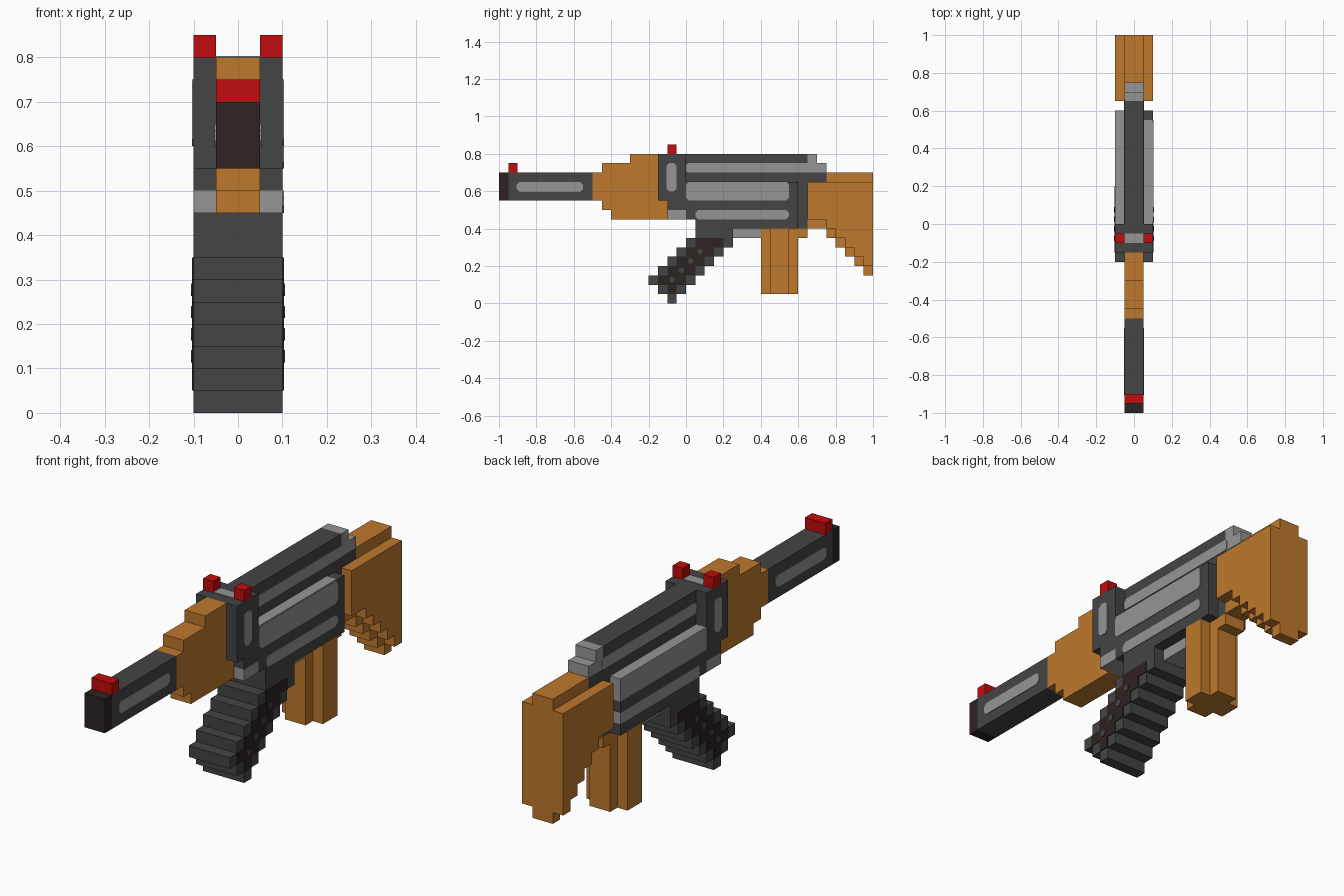
import bpy
import bmesh

cube = bpy.data.objects.get("Cube")
if cube:
    bpy.data.objects.remove(cube, do_unlink=True)


def material(name, rgb):
    m = bpy.data.materials.new(name)
    m.use_nodes = True
    m.diffuse_color = (*rgb, 1)
    m.node_tree.nodes["Principled BSDF"].inputs["Base Color"].default_value = (*rgb, 1)
    return m


DARK = material("dark grey metal", (0.058, 0.058, 0.058))
LIGHT = material("light grey metal", (0.30, 0.30, 0.30))
WOOD = material("orange wood", (0.521, 0.188, 0.026))
RED = material("red sight", (0.527, 0.004, 0.004))
BROWN = material("black brown", (0.027, 0.016, 0.016))

U = 0.05    # block size
T = 0.003   # painted plate thickness


def prism(name, outline, x0, x1, mat):
    """Extrude a (y, z) outline from x0 to x1."""
    bm = bmesh.new()
    face = bm.faces.new([bm.verts.new((x0, y, z)) for y, z in outline])
    out = bmesh.ops.extrude_face_region(bm, geom=[face])["geom"]
    for v in out:
        if isinstance(v, bmesh.types.BMVert):
            v.co.x = x1
    bmesh.ops.recalc_face_normals(bm, faces=bm.faces)
    mesh = bpy.data.meshes.new(name)
    bm.to_mesh(mesh)
    bm.free()
    mesh.materials.append(mat)
    ob = bpy.data.objects.new(name, mesh)
    bpy.context.scene.collection.objects.link(ob)
    return ob


def box(name, x0, x1, y0, y1, z0, z1, mat):
    return prism(name, [(y0, z0), (y1, z0), (y1, z1), (y0, z1)], x0, x1, mat)


def stairs(spans, rows=False):
    """Outline of neighbouring spans (start, end, low, high), as columns or rows."""
    pts = []
    for a, b, lo, hi in spans:
        pts += [(a, lo), (b, lo)]
    for a, b, lo, hi in reversed(spans):
        pts += [(b, hi), (a, hi)]
    clean = [p for i, p in enumerate(pts) if p != pts[i - 1]]
    return [(b, a) for a, b in clean] if rows else clean


def plate(name, side, x, y0, y1, z0, z1, mat, c=0.015):
    """Thin side panel with clipped corners."""
    pts = [(y0 + c, z0), (y1 - c, z0), (y1, z0 + c), (y1, z1 - c),
           (y1 - c, z1), (y0 + c, z1), (y0, z1 - c), (y0, z0 + c)]
    prism(name, pts, side * x, side * (x + T), mat)


# Barrel, muzzle and front sight
box("muzzle", -.05, .05, -1, -.95, .55, .70, BROWN)
box("barrel", -.05, .05, -.95, -.5, .55, .70, DARK)
box("front_sight", -.05, .05, -.95, -.9, .70, .75, RED)

# Wooden handguard
prism("handguard", stairs([(-.5, -.45, .55, .70), (-.45, -.4, .5, .75),
                           (-.4, -.3, .45, .75), (-.3, -.15, .45, .8),
                           (-.15, -.1, .45, .55)]), -.05, .05, WOOD)

# Rear sight block
box("sight_block", -.1, .1, -.15, 0, .55, .8, DARK)
box("sight_block_top_plate", -.05, .05, -.1, -.05, .8, .8 + T, LIGHT)

# Receiver core
box("receiver_front", -.1, .1, -.1, 0, .5, .55, DARK)
box("receiver_front_lower", -.1, .1, -.1, 0, .45, .5, LIGHT)
prism("receiver_core", stairs([(0, .05, .45, .65), (.05, .65, .4, .65)]), -.05, .05, DARK)
prism("receiver_top", stairs([(0, .65, .65, .8), (.65, .75, .65, .7)]), -.05, .05, DARK)
prism("receiver_rear_cap", stairs([(.65, .7, .7, .8), (.7, .75, .7, .75)]), -.05, .05, LIGHT)

# Side housing on +x: dark with light panels
prism("left_housing", stairs([(0, .05, .45, .65), (.05, .6, .4, .65)]), .05, .1, DARK)
box("left_housing_top_plate", .05, .1, 0, .55, .65, .65 + T, LIGHT)
plate("left_housing_upper_panel", 1, .1, 0, .55, .55, .65, LIGHT)
plate("left_housing_lower_panel", 1, .1, .05, .55, .45, .5, LIGHT)

# Side housing on -x: bands running through to the rear
box("right_housing_upper_band", -.1, -.05, 0, .6, .55, .65, LIGHT)
box("right_housing_middle_band", -.1, -.05, 0, .6, .5, .55, DARK)
box("right_housing_front_corner", -.1, -.05, 0, .05, .45, .5, DARK)
box("right_housing_lower_band", -.1, -.05, .05, .6, .45, .5, LIGHT)
box("right_housing_bottom_band", -.1, -.05, .05, .6, .4, .45, DARK)

# Magazine, a diagonal staircase (rows from the bottom up)
rows = [(0, .05, -.1, -.05), (.05, .1, -.15, 0), (.1, .15, -.2, .05),
        (.15, .2, -.15, .1), (.2, .25, -.1, .15), (.25, .3, -.05, .2),
        (.3, .35, 0, .25), (.35, .4, .05, .25)]
prism("magazine", stairs(rows, True), -.1, .1, DARK)
stripe = [(.05, .1, -.1, -.05)] + [(a, b, lo + U, hi - U) for a, b, lo, hi in rows[2:7]]

# Details repeated on both sides
for side, tag in ((1, "left"), (-1, "right")):
    plate(tag + "_barrel_panel", side, .05, -.905, -.55, .597, .65, LIGHT)
    plate(tag + "_sight_block_panel", side, .1, -.105, -.05, .6, .75, LIGHT)
    plate(tag + "_receiver_strip", side, .05, 0, .66, .7, .75, LIGHT, .01)
    xs = sorted((side * .05, side * .1))
    box(tag + "_rear_sight", *xs, -.1, -.05, .8, .85, RED)
    prism(tag + "_magazine_stripe", stairs(stripe, True), side * .1, side * (.1 + T), BROWN)
    for i in range(4):
        y, z = -.075 + i * U, .127 + i * U
        plate(f"{tag}_magazine_dot_{i + 1}", side, .1 + T,
              y - .014, y + .014, z - .014, z + .014, DARK, .008)

# Guard behind the magazine and the wooden rear grip
box("guard", -.05, .05, .25, .4, .35, .4, LIGHT)
box("grip_mount", -.05, .05, .6, .65, .35, .4, WOOD)
box("grip", -.05, .05, .4, .6, .05, .4, WOOD)
for name, x0 in (("left_grip_cheek", .05), ("right_grip_cheek", -.1)):
    box(name, x0, x0 + .05, .45, .55, .05, .4, WOOD)

# Stock: raised, deeper middle and two thinner cheeks
steps = [(round(.75 + U * i, 2), round(.8 + U * i, 2), round(.35 - U * i, 2)) for i in range(5)]
middle = [(.65, .75, .4, .65)] + [(a, b, lo, .7) for a, b, lo in steps]
cheek = [(.65, .75, .45, .65)] + [(a, b, round(lo + U, 2), .65) for a, b, lo in steps]
prism("stock_middle", stairs(middle), -.05, .05, WOOD)
prism("left_stock_cheek", stairs(cheek), .05, .1, WOOD)
prism("right_stock_cheek", stairs(cheek), -.1, -.05, WOOD)
